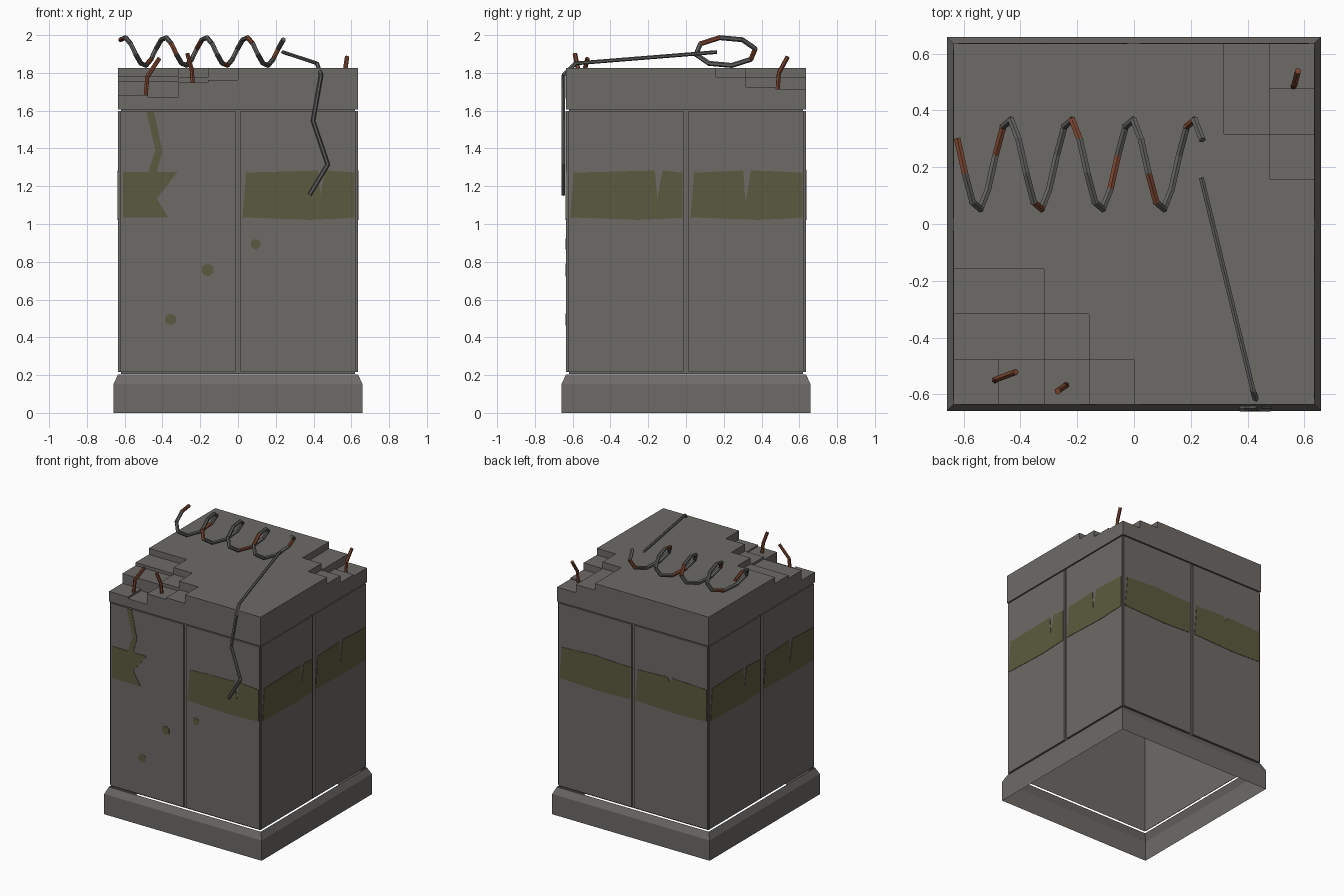
import bpy, bmesh, math
from mathutils import Vector, Matrix

if "Cube" in bpy.data.objects:
    bpy.data.objects.remove(bpy.data.objects["Cube"])


def material(name, rgb):
    m = bpy.data.materials.new(name)
    m.diffuse_color = (*rgb, 1)
    m.use_nodes = True
    m.node_tree.nodes["Principled BSDF"].inputs["Base Color"].default_value = m.diffuse_color
    return m


CONCRETE = material("concrete", (0.155, 0.145, 0.136))
OLIVE = material("olive_paint", (0.105, 0.105, 0.05))
METAL = material("grey_metal", (0.12, 0.12, 0.115))
RUST = material("rust", (0.20, 0.06, 0.03))


def finish(name, bm, *mats):
    me = bpy.data.meshes.new(name)
    bm.to_mesh(me)
    bm.free()
    for m in mats:
        me.materials.append(m)
    ob = bpy.data.objects.new(name, me)
    bpy.context.collection.objects.link(ob)
    return ob


def face(bm, pts):
    return bm.faces.new([bm.verts.new(p) for p in pts])


def square(h, z):
    return [(-h, -h, z), (h, -h, z), (h, h, z), (-h, h, z)]


def shell(name, levels, cap=False):
    """Open square shell through (half width, z) levels."""
    bm = bmesh.new()
    rings = [[bm.verts.new(p) for p in square(h, z)] for h, z in levels]
    for a, b in zip(rings, rings[1:]):
        for i in range(4):
            j = (i + 1) % 4
            bm.faces.new((a[i], a[j], b[j], b[i]))
    if cap:
        bm.faces.new(rings[-1])
    return finish(name, bm, CONCRETE)


def plate(name, pts, side, d0, d1, mat):
    """Prism of an (u, z) outline on wall 0 front, 1 right, 2 back, 3 left."""
    bm = bmesh.new()
    f = face(bm, [(u, -d0, z) for u, z in pts])
    ext = bmesh.ops.extrude_face_region(bm, geom=[f])
    vs = [v for v in ext["geom"] if isinstance(v, bmesh.types.BMVert)]
    bmesh.ops.translate(bm, verts=vs, vec=(0, d0 - d1, 0))
    bmesh.ops.recalc_face_normals(bm, faces=bm.faces[:])
    bmesh.ops.triangulate(bm, faces=[f for f in bm.faces if len(f.verts) > 4])
    bmesh.ops.rotate(bm, verts=bm.verts[:], cent=(0, 0, 0),
                     matrix=Matrix.Rotation(side * math.pi / 2, 3, 'Z'))
    return finish(name, bm, mat)


def rods(name, pts, r, mats, rusty=lambda i: False, sides=6):
    """Bent bar: one straight rod for each leg of the path."""
    bm = bmesh.new()
    for i, (a, b) in enumerate(zip(pts, pts[1:])):
        a, b = Vector(a), Vector(b)
        d = b - a
        mat = Matrix.Translation((a + b) / 2) @ d.to_track_quat('Z', 'Y').to_matrix().to_4x4()
        res = bmesh.ops.create_cone(bm, cap_ends=True, segments=sides, radius1=r, radius2=r,
                                    depth=d.length + r * 0.5, matrix=mat)
        for f in {f for v in res["verts"] for f in v.link_faces}:
            f.material_index = 1 if rusty(i) else 0
    return finish(name, bm, *mats)


# Plinth and inner core, both hollow and open below
shell("plinth", [(0.659, 0), (0.659, 0.153), (0.635, 0.204)])
shell("core", [(0.619, 0.206), (0.619, 1.607)], cap=True)

# Two wall panels on each side
WALL = 0.634
SIDES = ["front", "right", "back", "left"]
for k, s in enumerate(SIDES):
    for n, (a, b) in zip("ab", [(-0.624, -0.013), (0.013, 0.624)]):
        plate(f"{s}_panel_{n}", [(a, 0.217), (b, 0.217), (b, 1.598), (a, 1.598)],
              k, 0.62, WALL, CONCRETE)

# Lid: 8 x 8 cells, with two crumbled corners lowered in steps
N, HALF, Z0, Z1 = 8, 0.635, 1.606, 1.827
S = 2 * HALF / N
low = {(0, 0): 1.683, (1, 0): 1.670, (2, 0): 1.750, (3, 0): 1.762,
       (0, 1): 1.757, (1, 1): 1.757, (2, 1): 1.775, (0, 2): 1.78, (1, 2): 1.78,
       (7, 7): 1.715, (7, 6): 1.725, (7, 5): 1.777, (6, 6): 1.777, (6, 7): 1.777}


def height(i, j):
    return low.get((i, j), Z1) if 0 <= i < N and 0 <= j < N else Z0


bm = bmesh.new()
for i in range(N):
    for j in range(N):
        h = height(i, j)
        c = Vector((-HALF + (i + 0.5) * S, -HALF + (j + 0.5) * S, 0))
        face(bm, [c + Vector(p) for p in square(S / 2, h)])
        for dx, dy in [(1, 0), (-1, 0), (0, 1), (0, -1)]:
            g = height(i + dx, j + dy)
            if g < h:
                p = c + Vector((dx, dy, 0)) * S / 2
                t = Vector((-dy, dx, 0)) * S / 2
                lo, hi = Vector((0, 0, g)), Vector((0, 0, h))
                face(bm, [p - t + lo, p + t + lo, p + t + hi, p - t + hi])
face(bm, square(HALF, Z0)[::-1])
bmesh.ops.remove_doubles(bm, verts=bm.verts[:], dist=1e-4)
finish("crumbled_lid", bm, CONCRETE)

# Painted band on each panel: side, panel start, notch centre, notch depth
PAINT = WALL + 0.003
bands = [(0, 0.013, 0.43, 0.13), (1, -0.624, 0.48, 0.15), (1, 0.013, 0.31, 0.17),
         (2, -0.624, 0, 0), (2, 0.013, 0.30, 0.035),
         (3, -0.624, 0.42, 0.16), (3, 0.013, 0.33, 0.16)]
for n, (k, u, c, depth) in enumerate(bands):
    notch = [(c - 0.02, 1.283), (c - 0.008, 1.283 - depth), (c + 0.02, 1.284)] if depth else [(0.3, 1.285)]
    pts = [(0.01, 1.035), (0.37, 1.022), (0.605, 1.032), (0.605, 1.272)]
    pts += notch[::-1] + [(0.03, 1.272)]
    plate(f"{SIDES[k]}_band_{n}", [(u + x, z) for x, z in pts], k, WALL - 0.001, PAINT, OLIVE)

# Broken band, streak and round marks on the front
plate("broken_band", [(-0.61, 1.035), (-0.37, 1.035), (-0.43, 1.135), (-0.32, 1.276), (-0.61, 1.276)],
      0, WALL - 0.001, PAINT, OLIVE)
plate("paint_streak", [(-0.475, 1.276), (-0.43, 1.276), (-0.40, 1.385), (-0.445, 1.596),
                       (-0.485, 1.596), (-0.437, 1.39)], 0, WALL - 0.001, PAINT, OLIVE)
for n, (x, z, r) in enumerate([(-0.357, 0.495, 0.032), (-0.16, 0.757, 0.035), (0.093, 0.893, 0.029)]):
    ring = [(x + r * math.sin(a * math.pi / 3), z + r * math.cos(a * math.pi / 3)) for a in range(6)]
    plate(f"round_mark_{n}", ring, 0, WALL - 0.001, PAINT, OLIVE)

# Coil of wire on the lid, every fifth leg rusty
coil = []
for i in range(33):
    x = -0.622 + 0.862 * i / 32
    t = (x + 0.602) * 2 * math.pi / 0.2155
    coil.append((x, 0.21 - 0.16 * math.sin(t), 1.913 + 0.075 * math.cos(t)))
rods("wire_coil", coil, 0.013, (METAL, RUST), lambda i: i % 5 == 0)

# Loose wire over the lid and down the front
rods("lid_wire", [(0.238, 0.16, 1.91), (0.42, -0.59, 1.85)], 0.01, (METAL,))
rods("hanging_wire", [(0.418, -0.585, 1.85), (0.44, -0.648, 1.79), (0.397, -0.65, 1.547),
                      (0.475, -0.65, 1.315), (0.38, -0.65, 1.157)], 0.011, (METAL,))

# Rusty bars sticking out of the crumbled corners
bars = [[(-0.49, -0.55, 1.665), (-0.48, -0.545, 1.78), (-0.418, -0.522, 1.875)],
        [(-0.24, -0.568, 1.745), (-0.245, -0.572, 1.82), (-0.268, -0.588, 1.9)],
        [(0.562, 0.485, 1.71), (0.565, 0.492, 1.80), (0.577, 0.537, 1.883)]]
for n, path in enumerate(bars):
    rods(f"rusty_bar_{n}", path, 0.012, (RUST,))
